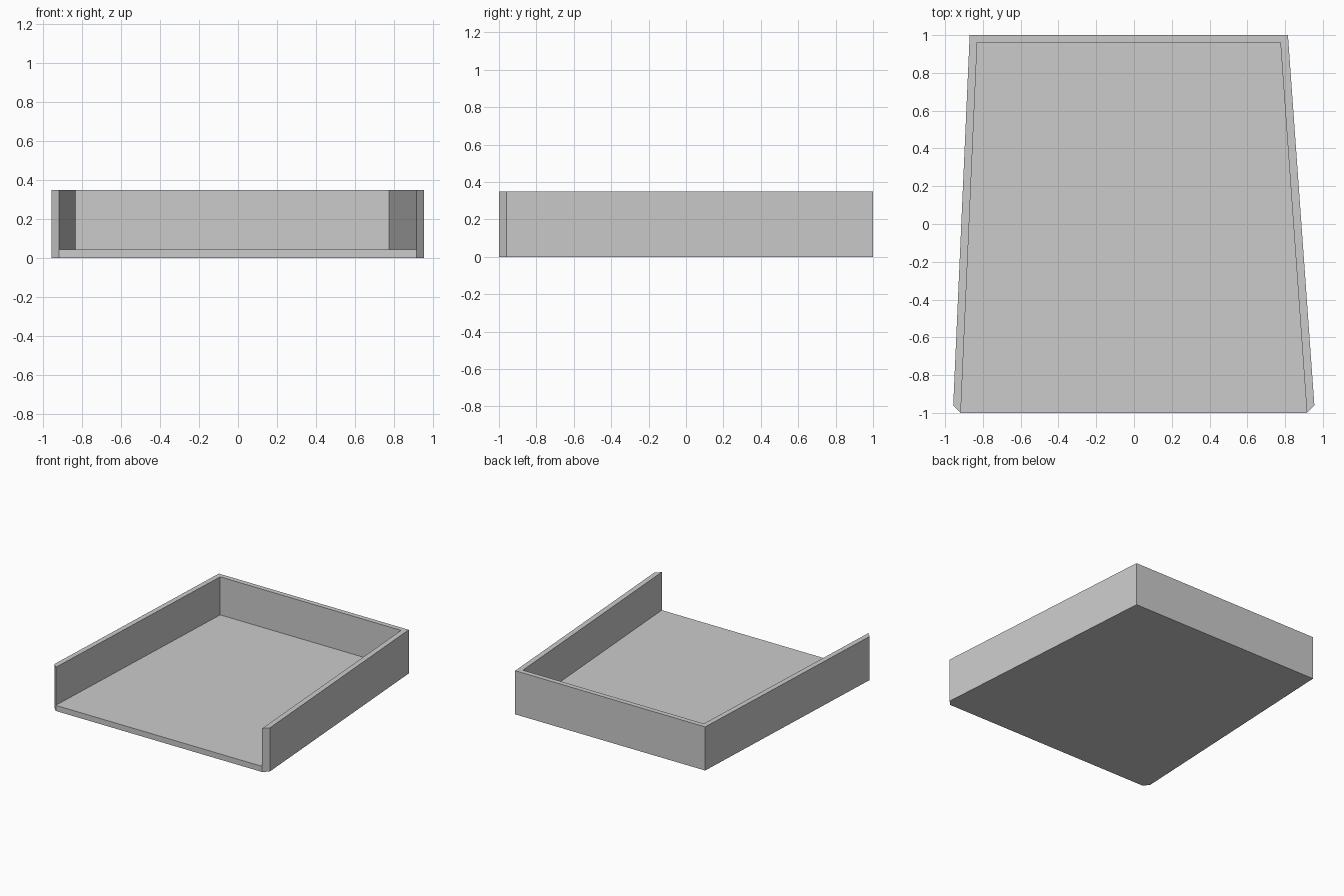
import bpy
import bmesh

cube = bpy.data.objects.get("Cube")
if cube:
    bpy.data.objects.remove(cube, do_unlink=True)

HEIGHT, FLOOR = 0.35, 0.045

# One flat colour
grey = bpy.data.materials.new("plain grey")
grey.use_nodes = True
colour = (0.6, 0.6, 0.6, 1)
grey.diffuse_color = colour
grey.node_tree.nodes["Principled BSDF"].inputs["Base Color"].default_value = colour

# Plan outlines, running from the front left corner round the back to the front right
outer = [(0.955, -0.96), (0.815, 1), (-0.87, 1), (-0.957, -0.96)]
inner = [(0.915, -1), (0.775, 0.96), (-0.83, 0.96), (-0.917, -1)]

bm = bmesh.new()


def ring(points, z):
    return [bm.verts.new((x, y, z)) for x, y in points]


out_low, out_top = ring(outer, 0), ring(outer, HEIGHT)
in_floor, in_top = ring(inner, FLOOR), ring(inner, HEIGHT)
front_low = ring([inner[0], inner[-1]], 0)

# Walls: outside, inside and rim on each of the three sides
for i in range(3):
    j = i + 1
    bm.faces.new((out_low[i], out_low[j], out_top[j], out_top[i]))
    bm.faces.new((in_floor[j], in_floor[i], in_top[i], in_top[j]))
    bm.faces.new((out_top[i], out_top[j], in_top[j], in_top[i]))

# Slanted wall ends at the open front
for end, low in zip((0, -1), front_low):
    bm.faces.new((out_low[end], out_top[end], in_top[end], in_floor[end], low))

# Floor, its front edge and the underside
bm.faces.new(in_floor)
bm.faces.new((front_low[0], in_floor[0], in_floor[-1], front_low[1]))
bm.faces.new(out_low + [front_low[1], front_low[0]])
bmesh.ops.recalc_face_normals(bm, faces=bm.faces)

mesh = bpy.data.meshes.new("open_tray")
bm.to_mesh(mesh)
bm.free()
mesh.materials.append(grey)
tray = bpy.data.objects.new("open_tray", mesh)
bpy.context.collection.objects.link(tray)
